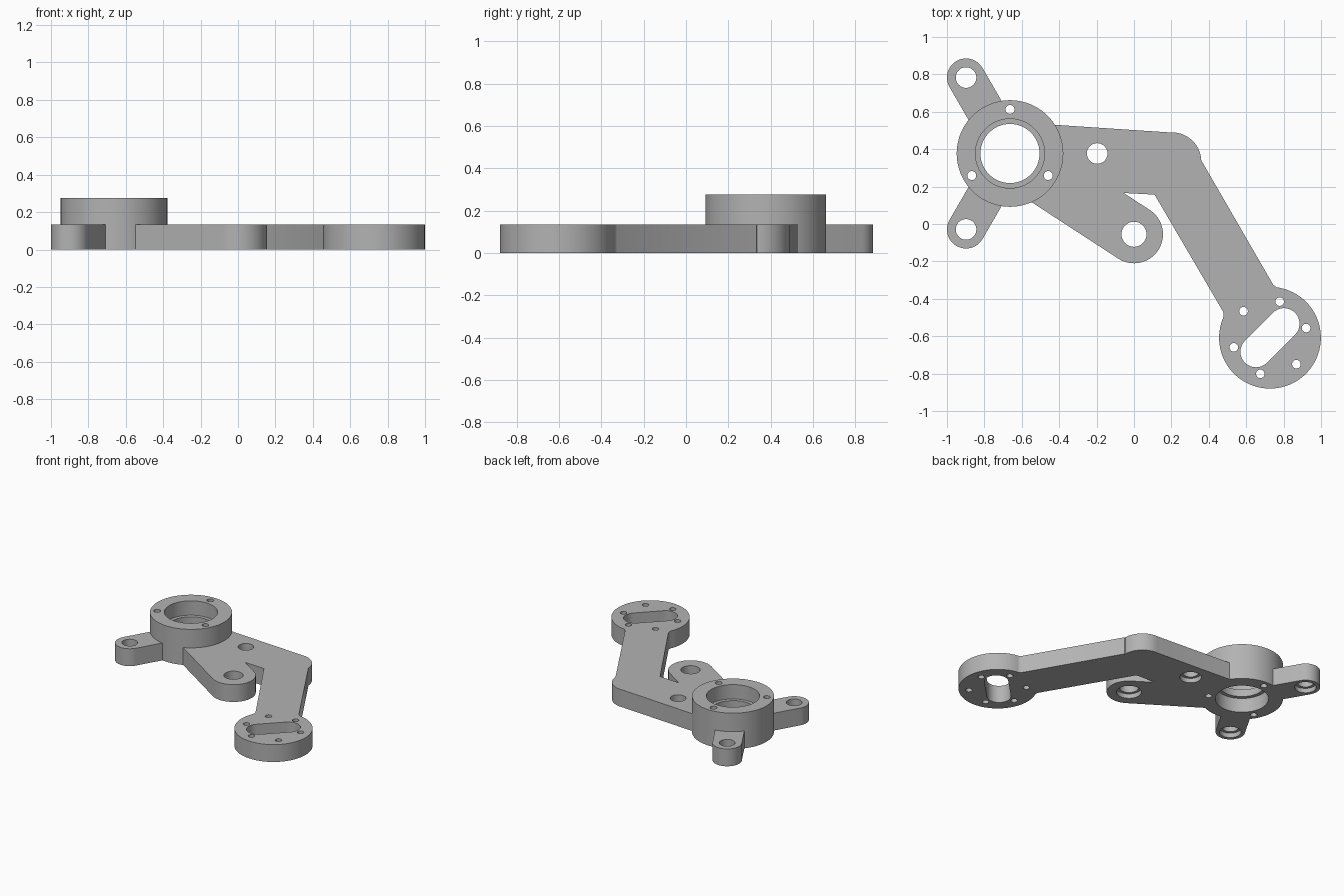
import bpy, bmesh
from math import sin, cos, pi, radians
from mathutils import Vector

cube = bpy.data.objects.get("Cube")
if cube:
    bpy.data.objects.remove(cube, do_unlink=True)

grey = bpy.data.materials.new("machined_grey")
grey.use_nodes = True
grey.diffuse_color = (0.45, 0.45, 0.45, 1)
grey.node_tree.nodes["Principled BSDF"].inputs["Base Color"].default_value = (0.45, 0.45, 0.45, 1)

PLATE = 0.133
HUB_TOP = 0.275
HUB = Vector((-0.663, 0.377))
LUG = Vector((0, -0.055))
ELBOW = Vector((0.203, 0.333))
FLANGE = Vector((0.727, -0.608))
EARS = [HUB + Vector((-0.235, s * 0.406)) for s in (1, -1)]


def prism(name, outline, z0, z1):
    """Extrude a counter-clockwise outline from z0 to z1."""
    bm = bmesh.new()
    face = bm.faces.new([bm.verts.new((p[0], p[1], z0)) for p in outline])
    top = bmesh.ops.extrude_face_region(bm, geom=[face])["geom"]
    moved = [v for v in top if isinstance(v, bmesh.types.BMVert)]
    bmesh.ops.translate(bm, verts=moved, vec=(0, 0, z1 - z0))
    bmesh.ops.recalc_face_normals(bm, faces=bm.faces)
    mesh = bpy.data.meshes.new(name)
    bm.to_mesh(mesh)
    bm.free()
    mesh.materials.append(grey)
    obj = bpy.data.objects.new(name, mesh)
    bpy.context.collection.objects.link(obj)
    return obj


def arc(c, r, start, sweep, n):
    return [(c[0] + r * cos(start + sweep * i / n),
             c[1] + r * sin(start + sweep * i / n)) for i in range(n + 1)]


def disc(name, c, r, z0, z1, n=64):
    return prism(name, arc(c, r, 0, 2 * pi, n)[:-1], z0, z1)


def capsule(name, a, b, r, z0, z1):
    """Rounded bar between the centres a and b."""
    d = Vector(b) - Vector(a)
    ang = Vector((1, 0)).angle_signed(d) * -1
    ends = arc(b, r, ang - pi / 2, pi, 32) + arc(a, r, ang + pi / 2, pi, 32)
    return prism(name, ends, z0, z1)


def combine(target, tool, operation):
    mod = target.modifiers.new(operation, 'BOOLEAN')
    mod.operation = operation
    mod.solver = 'EXACT'
    mod.object = tool
    tool.hide_render = True
    bpy.context.view_layer.objects.active = target
    bpy.ops.object.modifier_apply(modifier=mod.name)
    bpy.data.objects.remove(tool, do_unlink=True)


# Bearing hub, the piece everything else joins
bracket = disc("bracket", HUB, 0.285, 0, HUB_TOP, 96)

# Web, elbow, arm, end flange, lug and mounting ears
solids = [
    prism("web", [(-0.6, 0.195), (0.11, 0.157), (0.36, 0.333),
                  (0.214, 0.488), (-0.6, 0.542)], 0, PLATE),
    disc("elbow", ELBOW, 0.157, 0, PLATE),
    prism("arm", [(0.11, 0.157), (0.476, -0.468), (0.48, -0.49), (0.467, -0.53),
                  FLANGE, (0.79, -0.344), (0.762, -0.338), (0.745, -0.326),
                  (0.364, 0.333), (0.2, 0.4)], 0, PLATE),
    disc("end_flange", FLANGE, 0.272, 0, PLATE, 96),
    capsule("lug", HUB, LUG, 0.155, 0, PLATE),
]
solids += [capsule("ear", HUB.lerp(e, 0.4), e, 0.102, 0, PLATE) for e in EARS]
for part in solids:
    combine(bracket, part, 'UNION')

# Hub bore with an inner retaining lip
cutters = [
    disc("bore", HUB, 0.158, -0.1, 0.4, 96),
    disc("top_seat", HUB, 0.185, 0.165, 0.4, 96),
    disc("bottom_seat", HUB, 0.185, -0.1, 0.11, 96),
]

# Bolt holes, counterbored underneath
for centre, r in [(e, 0.055) for e in EARS] + [((-0.197, 0.377), 0.055), (LUG, 0.067)]:
    cutters.append(disc("bolt_hole", centre, r, -0.1, 0.4, 48))
    cutters.append(disc("counterbore", centre, r + 0.02, -0.1, 0.035, 48))

# Screw circles on the hub and the flange
for centre, ring, r, start, count in [(HUB, 0.236, 0.024, 90, 3), (FLANGE, 0.2, 0.023, 15, 6)]:
    for i in range(count):
        a = radians(start + 360 * i / count)
        spot = centre + Vector((cos(a), sin(a))) * ring
        cutters.append(disc("screw_hole", spot, r, -0.1, 0.4, 24))

# Diagonal slot in the flange
half = Vector((0.075, 0.075))
cutters.append(capsule("slot", FLANGE - half, FLANGE + half, 0.083, -0.1, 0.4))
for tool in cutters:
    combine(bracket, tool, 'DIFFERENCE')

# Smooth the round walls, keep the machined edges crisp
bpy.ops.object.select_all(action='DESELECT')
bracket.select_set(True)
bpy.context.view_layer.objects.active = bracket
bpy.ops.object.shade_smooth_by_angle(angle=radians(25))
